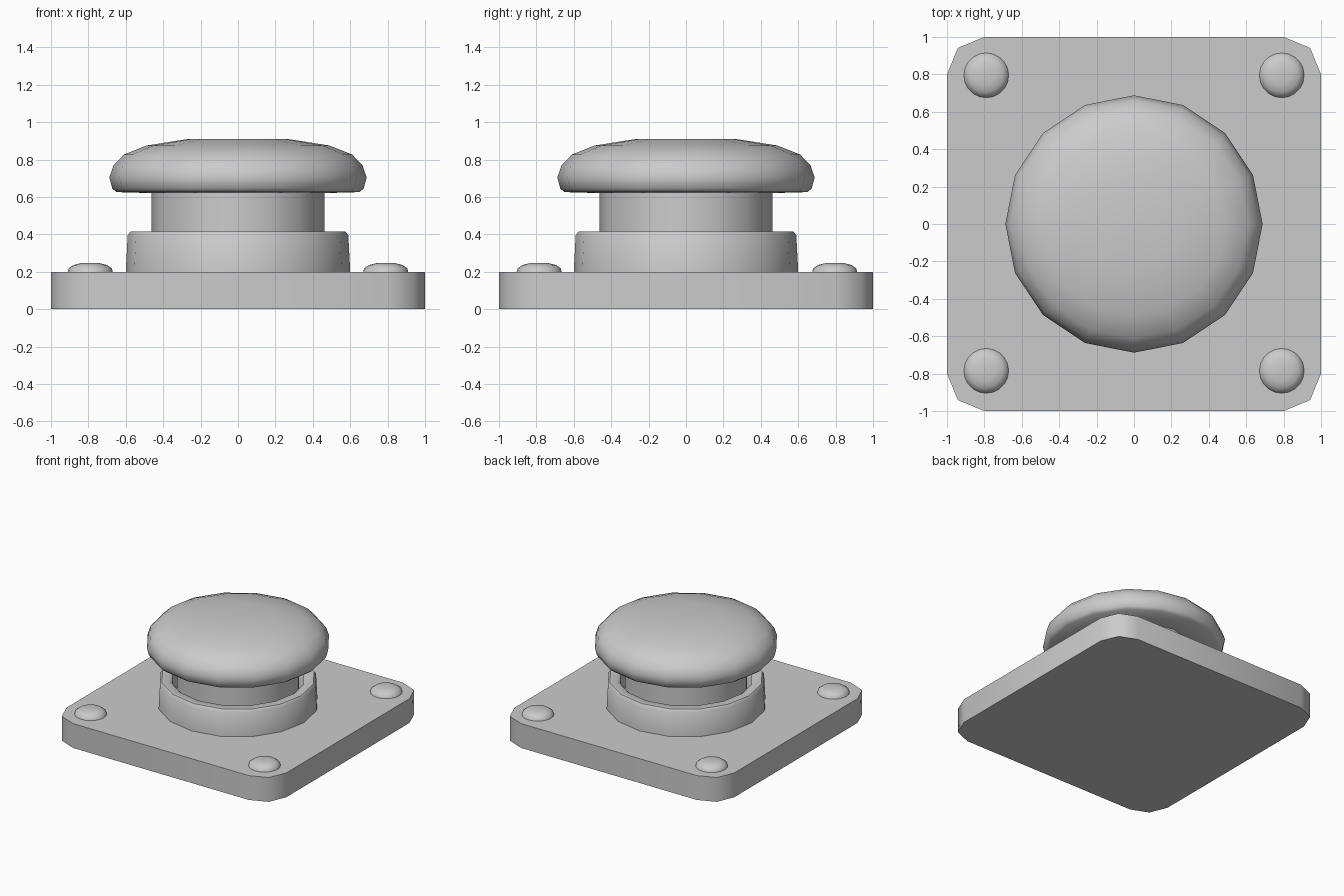
import bpy, bmesh
from math import sin, cos, pi, radians

if "Cube" in bpy.data.objects:
    bpy.data.objects.remove(bpy.data.objects["Cube"])


def finish(name, bm, angle):
    bmesh.ops.remove_doubles(bm, verts=bm.verts, dist=1e-5)
    bmesh.ops.recalc_face_normals(bm, faces=bm.faces)
    me = bpy.data.meshes.new(name)
    bm.to_mesh(me)
    bm.free()
    ob = bpy.data.objects.new(name, me)
    bpy.context.collection.objects.link(ob)
    bpy.ops.object.select_all(action='DESELECT')
    ob.select_set(True)
    bpy.context.view_layer.objects.active = ob
    bpy.ops.object.shade_smooth_by_angle(angle=radians(angle))
    return ob


def lathe(name, profile, sides=16, centre=(0, 0), angle=50):
    """Revolve (radius, z) points about a vertical axis."""
    bm = bmesh.new()
    rings = [[bm.verts.new((centre[0] + r * cos(2 * pi * i / sides),
                            centre[1] + r * sin(2 * pi * i / sides), z))
              for i in range(sides)] for r, z in profile]
    for a, b in zip(rings, rings[1:]):
        for i in range(sides):
            j = (i + 1) % sides
            bm.faces.new((a[i], a[j], b[j], b[i]))
    bm.faces.new(rings[0])
    bm.faces.new(rings[-1])
    return finish(name, bm, angle)


# Square plate with two-segment rounded corners
bm = bmesh.new()
outline = []
for k, (sx, sy) in enumerate([(1, 1), (-1, 1), (-1, -1), (1, -1)]):
    for step in range(3):
        a = pi / 2 * k + pi / 4 * step
        outline.append(bm.verts.new((sx * 0.8 + 0.2 * cos(a), sy * 0.8 + 0.2 * sin(a), 0)))
face = bm.faces.new(outline)
ext = bmesh.ops.extrude_face_region(bm, geom=[face], use_keep_orig=True)
bmesh.ops.translate(bm, vec=(0, 0, 0.2),
                    verts=[g for g in ext['geom'] if isinstance(g, bmesh.types.BMVert)])
finish("base_plate", bm, 50)

# Tapered collar with a narrow gap around the stem
lathe("collar", [(0.60, 0.2), (0.59, 0.395), (0.575, 0.415),
                 (0.51, 0.415), (0.495, 0.40), (0.49, 0.2)])

# Stem
lathe("stem", [(0.463, 0.2), (0.463, 0.63)])

# Domed push cap
lathe("button_cap", [(0.44, 0.62), (0.65, 0.626), (0.672, 0.645), (0.688, 0.705),
                     (0.665, 0.77), (0.61, 0.827), (0.49, 0.875), (0.26, 0.911)], angle=60)

# Four corner rivets
for sx in (-1, 1):
    for y in (-0.785, 0.795):
        lathe("rivet", [(0.12, 0.2), (0.115, 0.218), (0.09, 0.236), (0.05, 0.246)],
              sides=20, centre=(sx * 0.79, y), angle=60)
